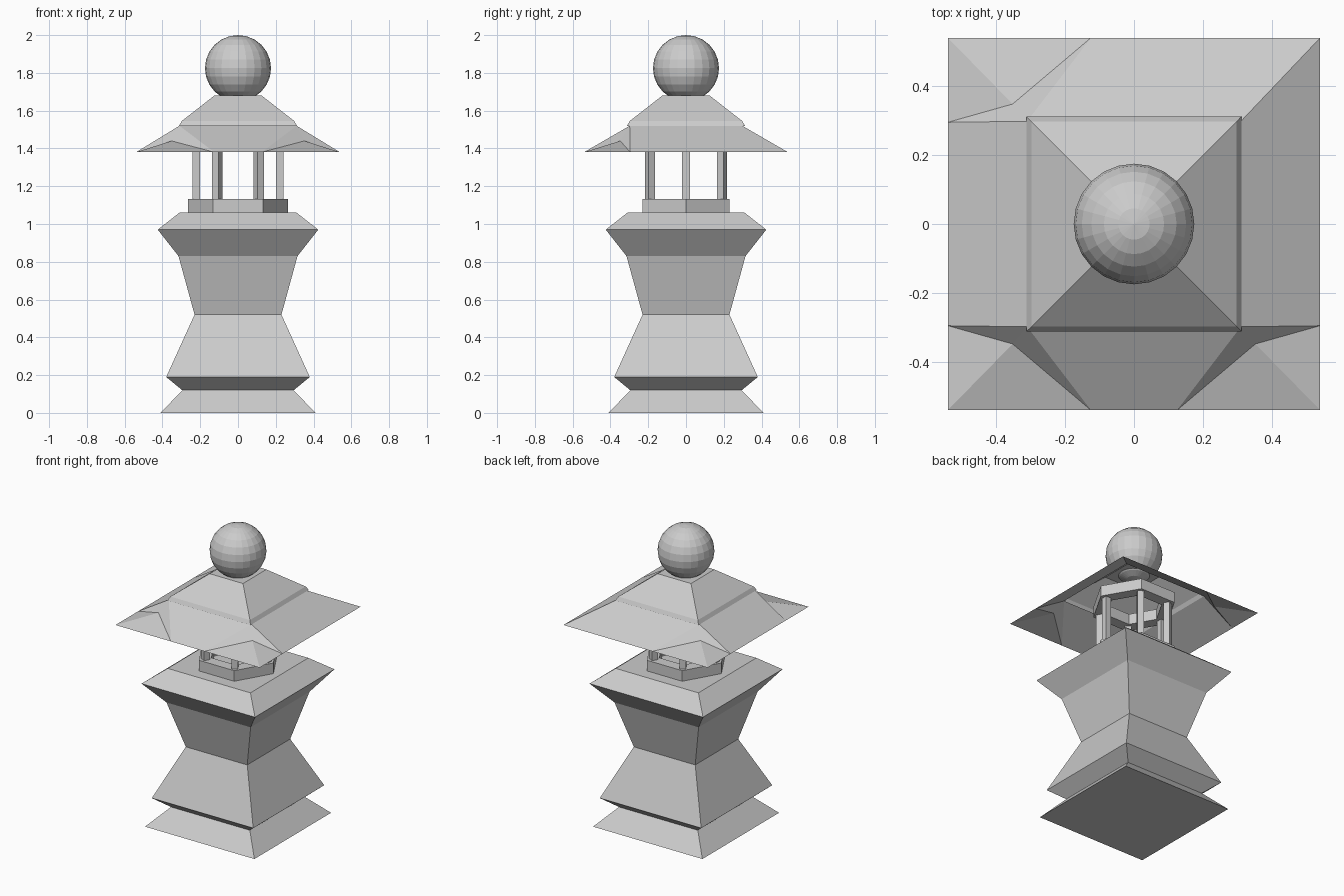
import bpy, bmesh
from math import pi, cos, sin, sqrt

if "Cube" in bpy.data.objects:
    bpy.data.objects.remove(bpy.data.objects["Cube"])


def make(name, verts, faces):
    me = bpy.data.meshes.new(name)
    bm = bmesh.new()
    vs = [bm.verts.new(v) for v in verts]
    for f in faces:
        bm.faces.new([vs[i] for i in f])
    bmesh.ops.remove_doubles(bm, verts=bm.verts, dist=0.0005)
    bmesh.ops.recalc_face_normals(bm, faces=bm.faces)
    bm.to_mesh(me)
    bm.free()
    ob = bpy.data.objects.new(name, me)
    bpy.context.collection.objects.link(ob)
    return ob


def loft(name, profile, n=4, spin=pi / 4, scale=sqrt(2), bottom=True, top=True, ring=False):
    """Stack n-sided loops of (radius, z); ring joins the last loop to the first."""
    verts = [(r * scale * cos(spin + 2 * pi * i / n), r * scale * sin(spin + 2 * pi * i / n), z)
             for r, z in profile for i in range(n)]
    rows = len(profile)
    faces = []
    for a in range(rows if ring else rows - 1):
        b = (a + 1) % rows
        for i in range(n):
            j = (i + 1) % n
            faces.append((a * n + i, a * n + j, b * n + j, b * n + i))
    if bottom and not ring:
        faces.append(tuple(range(n)))
    if top and not ring:
        faces.append(tuple(range((rows - 1) * n, rows * n)))
    return make(name, verts, faces)


# Square pedestal with flared mouldings
loft("pedestal", [(0.41, 0), (0.295, 0.12), (0.38, 0.19), (0.23, 0.52),
                  (0.315, 0.83), (0.425, 0.97), (0.31, 1.06)])

# Hexagonal lantern frame: two rings joined by six posts
for name, z0, z1 in (("lower_ring", 1.06, 1.132), ("upper_ring", 1.44, 1.512)):
    loft(name, [(0.265, z0), (0.265, z1), (0.18, z1), (0.18, z0)],
         n=6, spin=0, scale=1, ring=True)
for k in range(6):
    post = loft(f"post_{k + 1}", [(0.02, 1.12), (0.02, 1.45)])
    a = k * pi / 3
    post.location = (0.22 * cos(a), 0.22 * sin(a), 0)
    post.rotation_euler.z = a

# Roof skirt: open sheet, three corners folded down, back right corner plain
E, ZE, ZT = 0.54, 1.38, 1.52


def corner(sx, sy):
    return [(sx * 0.31, sy * 0.298, ZT),    # top
            (sx * E, sy * 0.295, ZE),       # eave point on the side
            (sx * 0.352, sy * 0.348, 1.44), # fold
            (sx * 0.125, sy * E, ZE),       # eave point on front or back
            (sx * E, sy * E, ZE)]           # tip


verts, faces = [], []
for sx, sy in ((-1, -1), (1, -1), (-1, 1)):
    o = len(verts)
    verts += corner(sx, sy)
    faces += [(o, o + 1, o + 2), (o, o + 2, o + 3),
              (o + 1, o + 4, o + 2), (o + 2, o + 4, o + 3)]
verts += [(0.31, 0.298, ZT), (E, E, ZE)]
FL, FR, BL, T, C = 0, 5, 10, 15, 16
faces += [(FL, FR, FR + 3, FL + 3), (FL, BL, BL + 1, FL + 1),
          (FR, FR + 1, C, T), (BL, T, C, BL + 3)]
make("roof_skirt", verts, faces)

# Upper roof tier with a small steep lip
loft("roof_top", [(0.312, ZT), (0.298, 1.545), (0.125, 1.68)], bottom=False)

# Faceted ball finial
bpy.ops.mesh.primitive_uv_sphere_add(segments=24, ring_count=12, radius=0.175,
                                     location=(0, 0, 1.825))
bpy.context.object.name = "ball_finial"
